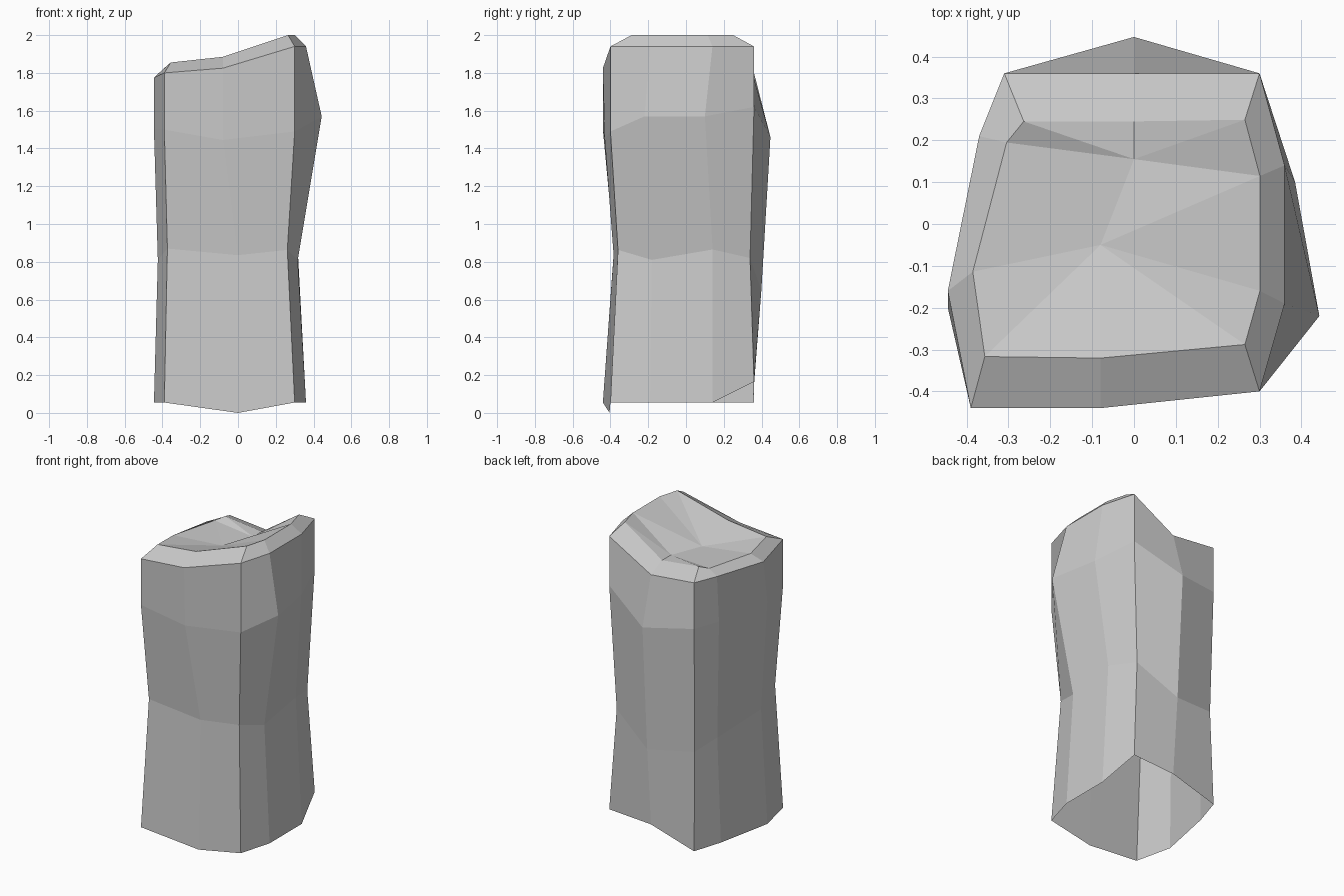
import bpy, bmesh

if "Cube" in bpy.data.objects:
    bpy.data.objects.remove(bpy.data.objects["Cube"])

# Footprint, counter-clockwise from the front-left corner:
# 0 FL, 1 F, 2 FR, 3 R front, 4 R back, 5 BR, 6 B, 7 BL, 8 L back, 9 L front
FOOT = [(-.39, -.44), (-.04, -.42), (.30, -.40), (.36, -.19), (.36, .14),
        (.30, .36), (0, .36), (-.31, .36), (-.37, .19), (-.445, -.20)]


def ring(bm, heights, scale=(1, 1), shift=(0, 0), nudge=None):
    """One horizontal loop of the pillar, with local chips and bulges."""
    nudge = nudge or {}
    verts = []
    for i, ((x, y), z) in enumerate(zip(FOOT, heights)):
        dx, dy = nudge.get(i, (0, 0))
        verts.append(bm.verts.new((x * scale[0] + shift[0] + dx,
                                   y * scale[1] + shift[1] + dy, z)))
    return verts


bm = bmesh.new()
rings = [
    # open foot
    ring(bm, [.055, .0, .055, .055, .055, .165, .147, .055, .055, .055],
         nudge={1: (.04, .015), 8: (0, -.02)}),
    # waist
    ring(bm, [.87, .835, .863, .81, .865, .82, .65, .69, .74, .81],
         (.92, .9), (-.015, .015), {1: (.05, -.02), 2: (0, -.015), 3: (0, -.025), 6: (.015, .06)}),
    # shoulder bulge
    ring(bm, [1.5, 1.445, 1.49, 1.57, 1.57, 1.62, 1.46, 1.5, 1.5, 1.5],
         nudge={1: (-.04, -.01), 3: (.083, -.03), 4: (.025, -.04), 6: (0, .087)}),
    # rim
    ring(bm, [1.8, 1.825, 1.94, 1.94, 1.94, 1.94, 1.77, 1.8, 1.8, 1.775],
         nudge={1: (-.04, -.02), 8: (0, .02), 9: (0, .04)}),
    # bevelled inner edge
    ring(bm, [1.855, 1.885, 2.0, 2.0, 2.0, 2.0, 1.82, 1.85, 1.83, 1.83],
         (.85, .72), (0, 0),
         {0: (-.025, 0), 1: (-.046, -.018), 2: (.01, 0), 3: (-.005, -.023), 4: (-.005, .014),
          5: (.01, -.01), 6: (0, -.014), 7: (0, -.014), 8: (.01, .058), 9: (-.007, .03)}),
]

# Side walls and bevel
n = len(FOOT)
for lo, hi in zip(rings, rings[1:]):
    for i in range(n):
        j = (i + 1) % n
        bm.faces.new((lo[i], lo[j], hi[j], hi[i]))

# Dented top: two inner points, each with a fan of triangles
top = rings[-1]
front_dent = bm.verts.new((-.08, -.05, 1.82))
back_dent = bm.verts.new((0, .155, 1.82))
for a, b in [(8, 9), (9, 0), (0, 1), (1, 2), (2, 3), (3, 4)]:
    bm.faces.new((top[a], top[b], front_dent))
for a, b in [(4, 5), (5, 6), (6, 7), (7, 8)]:
    bm.faces.new((top[a], top[b], back_dent))
bm.faces.new((top[4], back_dent, front_dent))
bm.faces.new((top[8], front_dent, back_dent))

mesh = bpy.data.meshes.new("rock_pillar")
bm.to_mesh(mesh)
bm.free()
pillar = bpy.data.objects.new("rock_pillar", mesh)
bpy.context.collection.objects.link(pillar)
